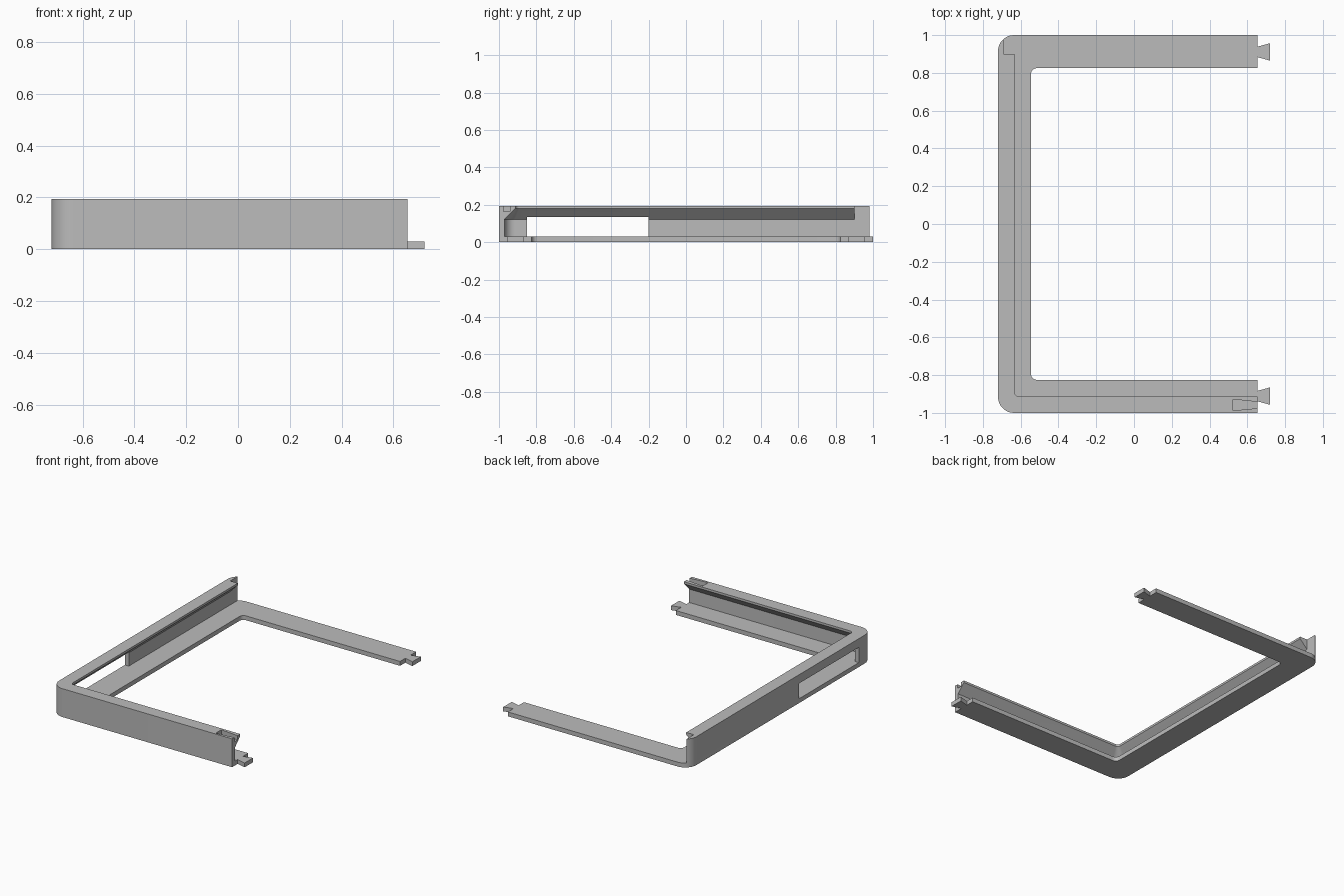
import bpy, bmesh
from math import pi, cos, sin, acos

if "Cube" in bpy.data.objects:
    bpy.data.objects.remove(bpy.data.objects["Cube"], do_unlink=True)

# Main dimensions
LEFT, END, BACK = -0.72, 0.655, 1.0      # outer edges of the frame
RADIUS = 0.085                           # outer corner radius
FLOOR, TOP = 0.03, 0.195                 # base thickness, wall top
THIN, LIP = 0.03, 0.088                  # wall thickness, lip depth
INNER_X, INNER_Y = -0.545, 0.825         # inner edge of the base
LIP_END = 0.9

grey = bpy.data.materials.new("plain grey")
grey.use_nodes = True
grey.diffuse_color = (0.5, 0.5, 0.5, 1)
grey.node_tree.nodes["Principled BSDF"].inputs["Base Color"].default_value = (0.5, 0.5, 0.5, 1)


def arc(cx, cy, r, a, b, n=10):
    return [(cx + r * cos(a + (b - a) * i / n), cy + r * sin(a + (b - a) * i / n))
            for i in range(n + 1)]


def finish(name, bm):
    bmesh.ops.recalc_face_normals(bm, faces=bm.faces)
    mesh = bpy.data.meshes.new(name)
    bm.to_mesh(mesh)
    bm.free()
    mesh.materials.append(grey)
    obj = bpy.data.objects.new(name, mesh)
    bpy.context.collection.objects.link(obj)
    return obj


def loft(name, rings):
    """Skin a row of equal closed rings and cap both ends."""
    bm = bmesh.new()
    rows = [[bm.verts.new(p) for p in ring] for ring in rings]
    n = len(rows[0])
    for a, b in zip(rows, rows[1:]):
        for i in range(n):
            j = (i + 1) % n
            bm.faces.new((a[i], a[j], b[j], b[i]))
    bm.faces.new(rows[0])
    bm.faces.new(rows[-1])
    return finish(name, bm)


def prism(name, outline, z0, z1):
    return loft(name, [[(x, y, z) for x, y in outline] for z in (z0, z1)])


def activate(obj):
    bpy.ops.object.select_all(action='DESELECT')
    obj.select_set(True)
    bpy.context.view_layer.objects.active = obj


def cut(obj, cutter):
    cutter.hide_render = True
    mod = obj.modifiers.new("cut", 'BOOLEAN')
    mod.operation = 'DIFFERENCE'
    mod.solver = 'EXACT'
    mod.object = cutter
    activate(obj)
    bpy.ops.object.modifier_apply(modifier=mod.name)
    bpy.data.objects.remove(cutter, do_unlink=True)


# Base: C-shaped plate with a dovetail tongue on each arm
def tongue(y):
    return [(END, y - 0.028), (0.72, y - 0.046), (0.72, y + 0.046), (END, y + 0.028)]


fillet = 0.03
cx, cy = LEFT + RADIUS, BACK - RADIUS
outline = [(END, -BACK)] + tongue(-0.911) + [(END, -INNER_Y)]
outline += arc(INNER_X + fillet, -INNER_Y + fillet, fillet, 1.5 * pi, pi, 6)
outline += arc(INNER_X + fillet, INNER_Y - fillet, fillet, pi, pi / 2, 6)
outline += [(END, INNER_Y)] + tongue(0.911) + [(END, BACK)]
outline += arc(cx, cy, RADIUS, pi / 2, pi)
outline += arc(cx, -cy, RADIUS, pi, 1.5 * pi)
base = prism("base_frame", outline, 0, FLOOR)


# Wall: lipped section swept along the front and the side
def path(inset):
    r = max(RADIUS - inset, 0.02)
    x, y = LEFT + inset, -BACK + inset
    return [(END, y)] + arc(x + r, y + r, r, 1.5 * pi, pi) + [(x, LIP_END)]


section = [(0, FLOOR), (0, TOP), (LIP, TOP), (LIP, 0.18), (THIN, 0.122), (THIN, FLOOR)]
tracks = [[(x, y, z) for x, y in path(d)] for d, z in section]
wall = loft("lipped_wall", list(zip(*tracks)))

# Window through the side wall
window = prism("window_cutter", [(-0.8, -0.85), (-0.6, -0.85), (-0.6, -0.2), (-0.8, -0.2)],
               FLOOR - 0.02, 0.135)
cut(wall, window)

# Dovetail socket in the top of the front wall's end
socket = prism("socket_cutter",
               [(0.523, -0.988), (END, -0.975), (0.7, -0.971),
                (0.7, -0.938), (END, -0.942), (0.523, -0.928)], 0.165, TOP + 0.05)
cut(wall, socket)

# Thin tail of the side wall, following the rounded back corner
stop = acos((LEFT + THIN - cx) / RADIUS)
tail_outline = [(LEFT, LIP_END), (LEFT + THIN, LIP_END)] + arc(cx, cy, RADIUS, stop, pi, 6)
tail = prism("wall_tail", tail_outline, FLOOR, TOP)

# Smooth corners, crisp edges
for obj in (base, wall, tail):
    activate(obj)
    bpy.ops.object.shade_smooth_by_angle(angle=pi / 6)
bpy.ops.object.select_all(action='DESELECT')
